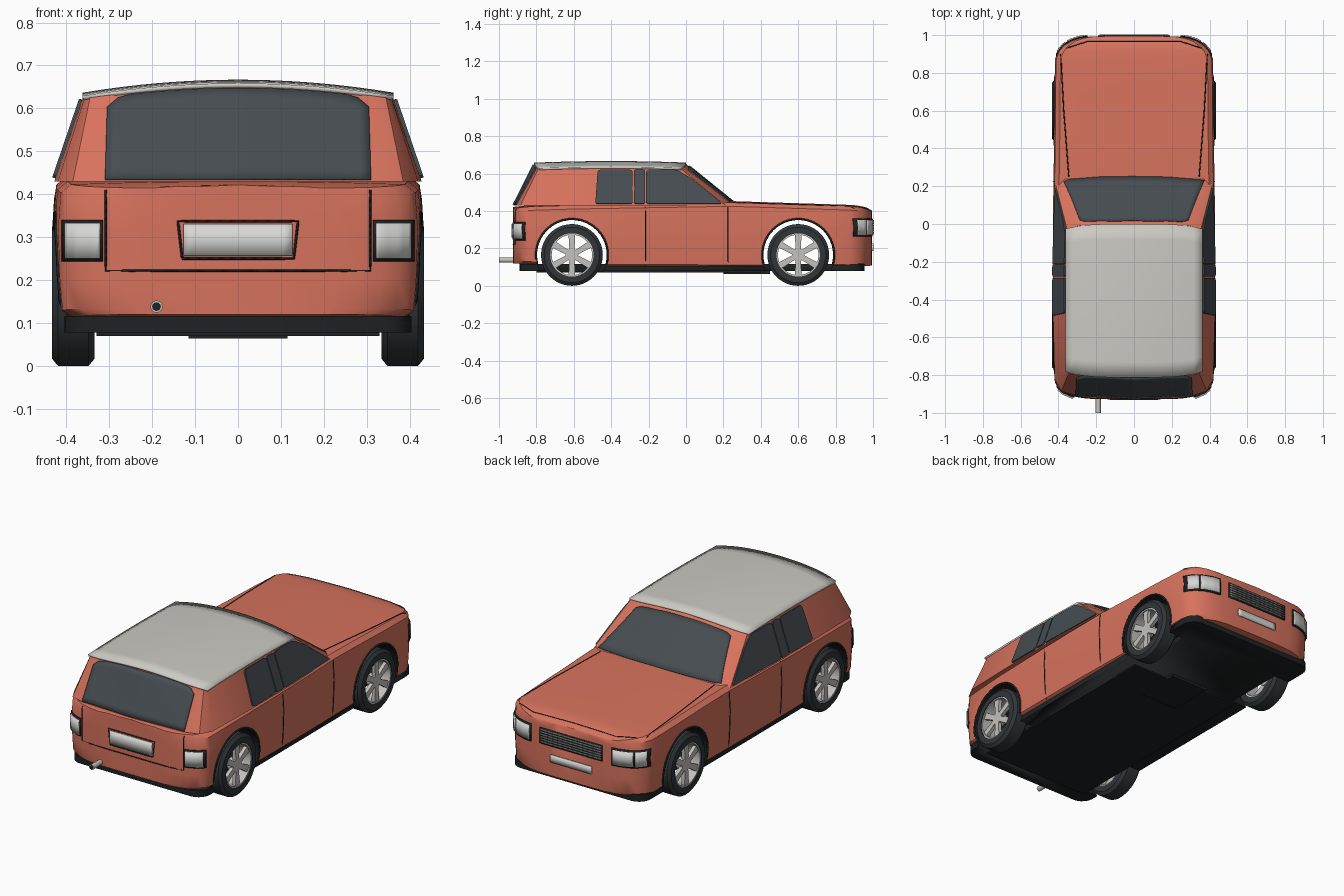
import bpy, bmesh, math
from mathutils import Vector, Matrix
from mathutils.bvhtree import BVHTree

if "Cube" in bpy.data.objects:
    bpy.data.objects.remove(bpy.data.objects["Cube"])


def material(name, r, g, b):
    m = bpy.data.materials.new(name)
    m.use_nodes = True
    m.diffuse_color = (r, g, b, 1)
    m.node_tree.nodes["Principled BSDF"].inputs["Base Color"].default_value = (r, g, b, 1)
    return m


PAINT = material("coral paint", .68, .17, .11)
ROOF = material("pale roof", .6, .59, .55)
GLASS = material("dark glass", .06, .072, .08)
RUBBER = material("tyre rubber", .03, .036, .04)
TRIM = material("black trim", .013, .015, .016)
ALLOY = material("wheel alloy", .55, .54, .51)
LENS = material("lamp lens", .68, .68, .66)
GRILLE = material("grille grey", .16, .165, .165)


def finish(name, bm, mat, solid=0, smooth=True):
    bmesh.ops.recalc_face_normals(bm, faces=bm.faces)
    me = bpy.data.meshes.new(name)
    bm.to_mesh(me)
    ob = bpy.data.objects.new(name, me)
    bpy.context.collection.objects.link(ob)
    me.materials.append(mat)
    if solid:
        mod = ob.modifiers.new("thickness", 'SOLIDIFY')
        mod.thickness, mod.offset = solid, 0
    if smooth:
        smooth_object(ob)
    return ob


def activate(ob):
    bpy.ops.object.select_all(action='DESELECT')
    ob.select_set(True)
    bpy.context.view_layer.objects.active = ob


def smooth_object(ob):
    activate(ob)
    bpy.ops.object.shade_smooth_by_angle(angle=math.radians(35))


def loft(rings, caps=True, closed=False):
    bm = bmesh.new()
    vs = [[bm.verts.new(p) for p in r] for r in rings]
    pairs = list(zip(vs, vs[1:])) + ([(vs[-1], vs[0])] if closed else [])
    for a, b in pairs:
        for i in range(len(a)):
            j = (i + 1) % len(a)
            bm.faces.new((a[i], a[j], b[j], b[i]))
    if caps:
        bm.faces.new(vs[0])
        bm.faces.new(vs[-1])
    bmesh.ops.recalc_face_normals(bm, faces=bm.faces)
    return bm


def mirrored(half):
    return half + [(-p[0], *p[1:]) for p in reversed(half[1:-1])]


def interp(t, pts):
    for (a, p), (b, q) in zip(pts, pts[1:]):
        if t <= b:
            return p + (q - p) * max(0, t - a) / (b - a)
    return pts[-1][1]


def project(bvh, a, b, d, off):
    # Drop a point onto a surface along the axis direction d
    d = Vector(d)
    o = Vector((-3 * d.x, a, b)) if d.x else Vector((a, -3 * d.y, b)) if d.y else Vector((a, b, 3))
    hit = bvh.ray_cast(o, d)[0] or bvh.find_nearest(o)[0]
    return hit - d * off


def patch(name, f, mat, nu=16, nv=4, solid=.008):
    bm = bmesh.new()
    g = [[bm.verts.new(f(2 * i / nu - 1, j / nv)) for i in range(nu + 1)] for j in range(nv + 1)]
    for r, s in zip(g, g[1:]):
        for i in range(nu):
            bm.faces.new((r[i], r[i + 1], s[i + 1], s[i]))
    return finish(name, bm, mat, solid)


def decal(name, bvh, d, x0, x1, z0, z1, mat, off=.003, nv=2):
    return patch(name, lambda u, v: project(bvh, x0 + (x1 - x0) * (u + 1) / 2, z0 + (z1 - z0) * v, d, off),
                 mat, 12, nv)


def seam(name, bvh, d, pts, r=.003, cyclic=False, steps=10):
    cu = bpy.data.curves.new(name, 'CURVE')
    cu.dimensions, cu.bevel_depth, cu.bevel_resolution = '3D', r, 0
    ends = pts + pts[:1] if cyclic else pts
    path = [Vector(p).lerp(Vector(q), k / steps) for p, q in zip(ends, ends[1:]) for k in range(steps)]
    path.append(Vector(ends[-1]))
    sp = cu.splines.new('POLY')
    sp.points.add(len(path) - 1)
    for sp_pt, p in zip(sp.points, path):
        sp_pt.co = (*project(bvh, p[0], p[1], d, 0), 1)
    cu.materials.append(TRIM)
    ob = bpy.data.objects.new(name, cu)
    bpy.context.collection.objects.link(ob)


def window(name, bvh, d, pts, bevel=.015):
    bm = bmesh.new()
    bm.faces.new([bm.verts.new(project(bvh, a, b, d, .004)) for a, b in pts])
    bmesh.ops.bevel(bm, geom=bm.verts[:], offset=bevel, segments=3, profile=.5, affect='VERTICES')
    finish(name, bm, GLASS, .008, False)


def cylinder(name, mat, loc, r, depth, axis, r2=None):
    bm = bmesh.new()
    rot = Matrix.Rotation(math.pi / 2, 4, 'Y' if axis == 'X' else 'X')
    bmesh.ops.create_cone(bm, cap_ends=True, segments=48, radius1=r, radius2=r2 or r, depth=depth,
                          matrix=Matrix.Translation(loc) @ rot)
    return finish(name, bm, mat)


def box(name, mat, lo, hi, bevel=0):
    bm = bmesh.new()
    lo, hi = Vector(lo), Vector(hi)
    bmesh.ops.create_cube(bm, size=1, matrix=Matrix.Translation((lo + hi) / 2) @ Matrix.Diagonal((*(hi - lo), 1)))
    if bevel:
        edges = [e for e in bm.edges if abs(e.verts[0].co.z - e.verts[1].co.z) > .01]
        bmesh.ops.bevel(bm, geom=edges, offset=bevel, segments=5, profile=.5, affect='EDGES')
    return finish(name, bm, mat)


def cut(ob, x, y, depth):
    cutter = cylinder("arch_cutter", TRIM, (x, y, ARCH_Z), ARCH_R, depth, 'X')
    mod = ob.modifiers.new("arch", 'BOOLEAN')
    mod.operation, mod.solver, mod.object = 'DIFFERENCE', 'EXACT', cutter
    mod.material_mode = 'TRANSFER'
    activate(ob)
    bpy.ops.object.modifier_apply(modifier=mod.name)
    bpy.data.objects.remove(cutter)


AXLES, ARCH_R, ARCH_Z, WHEEL_R = (-.61, .6), .192, .165, .165
REAR, NOSE, DOWN = (0, 1, 0), (0, -1, 0), (0, 0, -1)


# Lower body: sections lofted from tail to nose
def section(y, w):
    zt = interp(y, [(-.925, .422), (-.8, .435), (.24, .453), (.9, .432), (.96, .422), (.995, .402)])
    zb = interp(y, [(-.925, .12), (-.6, .1), (.8, .095), (.995, .108)])
    zs = zt - .016
    half = [(0, zt), (.6 * w, zt - .004), (w - .03, zs + .008), (w - .006, zs - .012), (w, .32),
            (w - .004, .2), (w - .01, zb + .015), (w - .035, zb), (0, zb)]
    return [(x, y, z) for x, z in mirrored(half)]


turns = [math.radians(a) for a in (90, 80, 68, 55, 40, 25, 10)]
stations = [(-.82 - .105 * math.sin(t), .13 + .292 * math.cos(t) ** .6) for t in turns]
stations += [(-.6, .427), (-.3, .43), (0, .43), (.24, .426), (.45, .423), (.7, .422)]
stations += [(.85 + .145 * math.sin(t), .13 + .29 * math.cos(t) ** .6) for t in reversed(turns)]
bm = loft([section(y, w) for y, w in stations])
skin = BVHTree.FromBMesh(bm)
body = finish("lower_body", bm, PAINT, 0, False)
floor = box("floor_pan", TRIM, (-.405, -.89, .078), (.405, .955, .116), .07)
for y in AXLES:
    cut(body, 0, y, 1.2)
    for s in (1, -1):
        cut(floor, s * .5, y, .38)
smooth_object(body)
box("floor_plate", TRIM, (-.33, -.8, .07), (.33, .4, .08))
box("service_panel", TRIM, (-.115, .2, .064), (.115, .45, .08))


# Cabin shell and domed roof
def roof_z(x, y):
    return .622 + .03 * (1 - (x / .36) ** 2) + .008 * (1 - ((y + .4) / .4) ** 2)


low = [(0, .275), (.2, .272), (.375, .258), (.415, .21), (.428, -.1), (.428, -.5), (.42, -.82),
       (.385, -.885), (.31, -.908), (0, -.922)]
high = [(0, 0), (.17, -.002), (.285, -.008), (.355, -.025), (.36, -.15), (.36, -.5), (.358, -.765),
        (.345, -.79), (.31, -.798), (0, -.81)]
bm = loft([[(x, y, .43) for x, y in mirrored(low)], [(x, y, roof_z(x, y)) for x, y in mirrored(high)]])
cab = BVHTree.FromBMesh(bm)
finish("cabin_shell", bm, PAINT)


def roof(u, v):
    x, y = .362 * u, (-.812 + .03 * u ** 4) * (1 - v) - .026 * u ** 4 * v
    return x, y, roof_z(x, y) + .002


patch("roof_panel", roof, ROOF, 16, 10, .01)


# Windscreen, tailgate window and side windows
def screen(d, wide, narrow, z0, gap, corner):
    def f(u, v):
        x = u * (wide + (narrow - wide) * v)
        top = roof_z(x, 0 if d == NOSE else -.8) - gap - corner * max(0, abs(u) - .85) ** 2
        return project(cab, x, z0 + (top - z0) * v, d, .003)
    return f


patch("windscreen", screen(NOSE, .372, .288, .452, .012, .3), GLASS, 24, 8)
patch("tailgate_window", screen(REAR, .31, .305, .434, .006, 1), GLASS, 24, 8)
for s, side in ((1, "left"), (-1, "right")):
    d = (-s, 0, 0)
    window(side + "_door_window", cab, d, [(-.213, .438), (-.213, .62), (-.05, .62), (.03, .573), (.195, .438)])
    window(side + "_pillar_window", cab, d, [(-.279, .438), (-.279, .62), (-.219, .62), (-.219, .438)], .012)
    window(side + "_rear_window", cab, d, [(-.485, .438), (-.472, .62), (-.285, .62), (-.285, .438)])
    # Door, arch and bonnet lines
    seam(side + "_door_rear_line", skin, d, [(-.217, .11), (-.217, .42)])
    seam(side + "_door_front_line", skin, d, [(.225, .11), (.225, .42)])
    for y, end in zip(AXLES, ("rear", "front")):
        arc = [math.radians(a) for a in range(-15, 196, 10)]
        seam(f"{side}_{end}_arch_trim", skin, d,
             [(y + ARCH_R * math.cos(a), ARCH_Z + ARCH_R * math.sin(a)) for a in arc], .006, steps=1)
    seam(side + "_bonnet_line", skin, DOWN, [(s * .345, .25), (s * .372, .6), (s * .388, .9)])
    # Lamps
    lo, hi = sorted((s * .315, s * .408))
    decal(side + "_tail_lamp_frame", skin, REAR, lo, hi, .243, .34, TRIM)
    lo, hi = sorted((s * .322, s * .402))
    decal(side + "_tail_lamp", skin, REAR, lo, hi, .25, .333, LENS, .011)
    lo, hi = sorted((s * .245, s * .41))
    decal(side + "_headlamp_frame", skin, NOSE, lo, hi, .265, .36, TRIM)
    for part, a, b in (("headlamp", .253, .355), ("indicator", .363, .403)):
        lo, hi = sorted((s * a, s * b))
        decal(side + "_" + part, skin, NOSE, lo, hi, .273, .352, LENS, .008)

# Tailgate outline, number plates and grille
seam("tailgate_line", skin, REAR, [(-.308, .41), (-.308, .222), (.308, .222), (.308, .41)])
seam("tailgate_window_line", cab, REAR, [(-.308, .434), (.308, .434)], .002)
seam("bonnet_front_line", skin, DOWN, [(-.36, .93), (-.25, .965), (.25, .965), (.36, .93)])
seam("plate_surround_line", skin, REAR, [(-.13, .25), (-.14, .337), (.14, .337), (.13, .25)], .003, True)
decal("rear_plate", skin, REAR, -.127, .127, .257, .33, LENS)
decal("front_plate", skin, NOSE, -.125, .125, .185, .225, LENS)
decal("grille_frame", skin, NOSE, -.19, .19, .272, .358, TRIM, .001)
for i in range(6):
    z = .279 + .013 * i
    decal("grille_bar", skin, NOSE, -.183, .183, z, z + .008, GRILLE, .005, 1)

# Exhaust pipe
cylinder("exhaust_pipe", ALLOY, (-.19, -.92, .138), .014, .16, 'Y')
cylinder("exhaust_bore", TRIM, (-.19, -.998, .138), .01, .006, 'Y')


# Wheels
def lathe(name, mat, x, y, profile):
    n = 48
    rings = [[(x + px, y + r * math.cos(a), WHEEL_R + r * math.sin(a)) for px, r in profile]
             for a in (2 * math.pi * k / n for k in range(n))]
    finish(name, loft(rings, False, True), mat)


for y, end in zip(AXLES, ("rear", "front")):
    cylinder(end + "_axle", TRIM, (0, y, WHEEL_R), .016, .74, 'X')
    for s, side in ((1, "left"), (-1, "right")):
        x, name = s * .384, f"{side}_{end}_"
        lathe(name + "tyre", RUBBER, x, y, [(-.05, .116), (-.05, .148), (-.036, WHEEL_R), (.036, WHEEL_R),
                                            (.05, .148), (.05, .116)])
        lathe(name + "rim", ALLOY, x, y, [(-.046, .118), (-.046, .108), (.046, .108), (.046, .118)])
        cylinder(name + "hub", ALLOY, (x + s * .02, y, WHEEL_R), .034, .04, 'X')
        bm = bmesh.new()
        for k in range(6):
            spoke = bmesh.ops.create_cube(bm, size=1)["verts"]
            for v in spoke:
                flare = .03 if v.co.z > 0 else .022
                v.co = (v.co.x * .02, v.co.y * flare * 1.2, .065 + v.co.z * .09)
            bmesh.ops.rotate(bm, verts=spoke, matrix=Matrix.Rotation(k * math.pi / 3, 3, 'X'))
        bmesh.ops.translate(bm, verts=bm.verts, vec=(x + s * .03, y, WHEEL_R))
        finish(name + "spokes", bm, ALLOY, 0, False)
